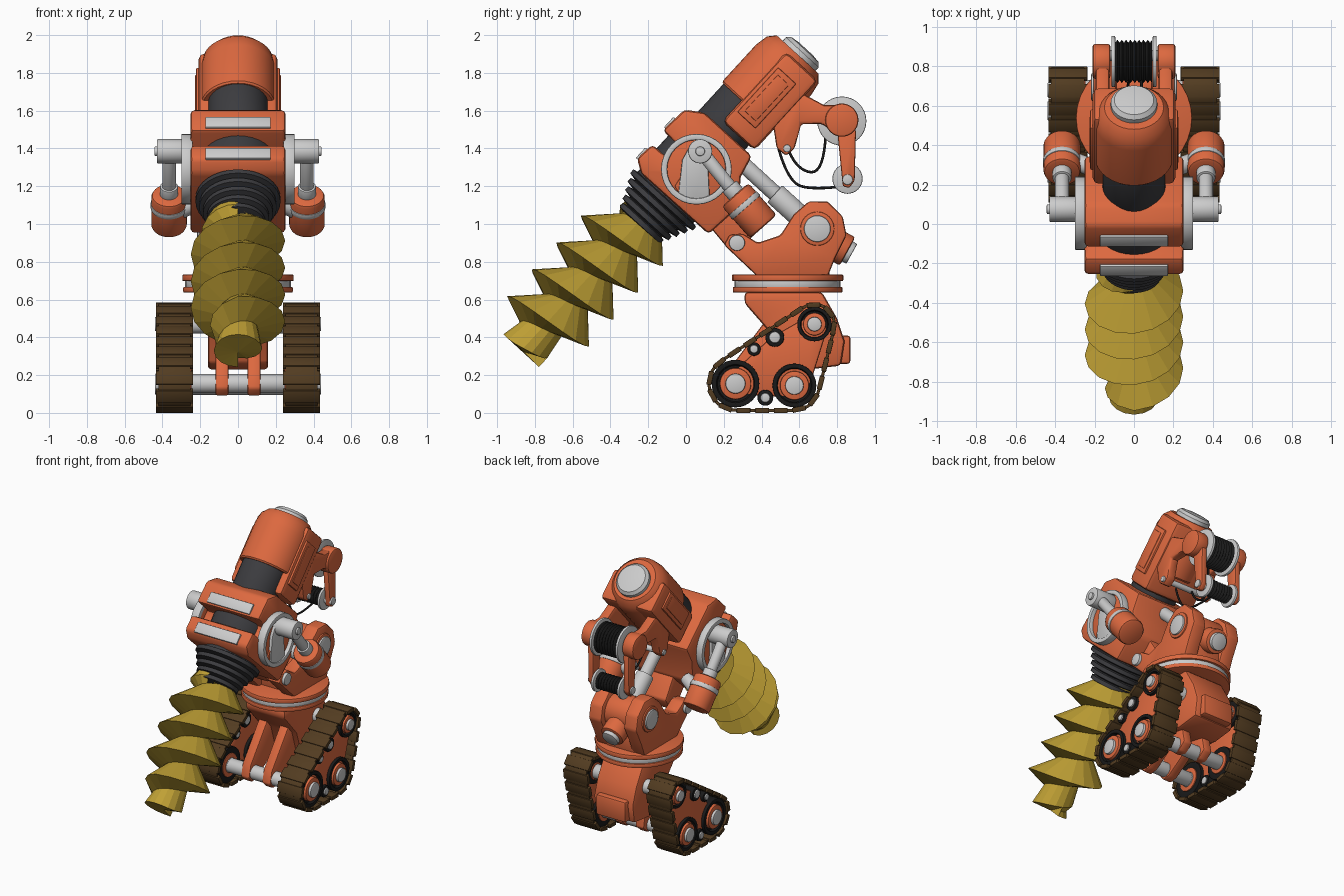
import bpy, bmesh
from math import sin, cos, pi, radians, atan2
from mathutils import Matrix, Vector
from mathutils.geometry import convex_hull_2d

if "Cube" in bpy.data.objects:
    bpy.data.objects.remove(bpy.data.objects["Cube"])

def material(name, *c):
    m = bpy.data.materials.new(name)
    m.diffuse_color = (*c, 1)
    m.use_nodes = True
    m.node_tree.nodes["Principled BSDF"].inputs["Base Color"].default_value = m.diffuse_color
    return m

ORANGE = material("orange", .72, .14, .05)
DARK = material("dark_grey", .045, .045, .05)
BLACK = material("black", .01, .01, .01)
BROWN = material("brown", .085, .045, .015)
YELLOW = material("yellow", .52, .35, .035)
SILVER = None

# tilted frame of the upper body: x, s along the drill axis, t towards the front top
TILT = Matrix.Translation((0, .055, 1.29)) @ Matrix.Rotation(radians(47.5), 4, 'X')
WORLD = Matrix()
def P(x, s, t):
    return TILT @ Vector((x, s, t))

def finish(name, bm, mat, bevel=0, mirror=False, smooth=True):
    bmesh.ops.recalc_face_normals(bm, faces=bm.faces)
    if bevel:
        edges = [e for e in bm.edges if len(e.link_faces) == 2 and e.calc_face_angle() > .5]
        bmesh.ops.bevel(bm, geom=edges, offset=bevel, segments=2, profile=.5,
                        affect='EDGES', clamp_overlap=True)
    me = bpy.data.meshes.new(name)
    bm.to_mesh(me)
    bm.free()
    ob = bpy.data.objects.new(name, me)
    bpy.context.collection.objects.link(ob)
    if mat:
        me.materials.append(mat)
    if mirror:
        ob.modifiers.new("mirror", 'MIRROR')
    if smooth:
        bpy.ops.object.select_all(action='DESELECT')
        ob.select_set(True)
        bpy.context.view_layer.objects.active = ob
        bpy.ops.object.shade_smooth_by_angle(angle=radians(35))
    return ob

def box(name, c, size, mat, bevel=.01, M=WORLD, mirror=False):
    bm = bmesh.new()
    bmesh.ops.create_cube(bm, size=1, matrix=M @ Matrix.Translation(c) @ Matrix.Diagonal((*size, 1)))
    return finish(name, bm, mat, bevel, mirror)

def prism(name, poly, x0, x1, mat, bevel=.01, M=WORLD, mirror=False):
    bm = bmesh.new()
    a, b = [[bm.verts.new(M @ Vector((x, y, z))) for y, z in poly] for x in (x0, x1)]
    bm.faces.new(a)
    bm.faces.new(b)
    for i in range(len(poly)):
        bm.faces.new((a[i - 1], a[i], b[i], b[i - 1]))
    return finish(name, bm, mat, bevel, mirror)

def lathe(name, pts, p0, axis, mat, bevel=0, mirror=False, closed=False, seg=32):
    bm = bmesh.new()
    M = Matrix.Translation(p0) @ Vector(axis).to_track_quat('Z', 'Y').to_matrix().to_4x4()
    rings = [[bm.verts.new(M @ Vector((r * cos(2 * pi * i / seg), r * sin(2 * pi * i / seg), h)))
              for i in range(seg)] for h, r in pts]
    for j in range(0 if closed else 1, len(rings)):
        for i in range(seg):
            bm.faces.new((rings[j - 1][i - 1], rings[j - 1][i], rings[j][i], rings[j][i - 1]))
    if not closed:
        bm.faces.new(rings[0])
        bm.faces.new(rings[-1])
    return finish(name, bm, mat, bevel, mirror)

def rod(name, a, b, r, mat, bevel=.006, mirror=False):
    d = Vector(b) - Vector(a)
    return lathe(name, [(0, r), (d.length, r)], a, d, mat, bevel, mirror)

def xrod(name, y, z, x0, x1, r, mat, mirror=True, bevel=.006):
    return rod(name, (x0, y, z), (x1, y, z), r, mat, bevel, mirror)

# drill: sawtooth screw, wide edge towards the tip
N, pitch = 16, .193
bm = bmesh.new()
V, E = [], []
for k in range(int(5.5 * N) + 1):
    f = 2 * pi * k / N
    s = -.256 - pitch * k / N
    r = .13 + .12 * min(1, 2 * k / N)
    if k > 4 * N:
        r = max(.128, .25 - .12 * (k - 4 * N) / 4)
    for lst, q, rad in ((V, max(s, -1.3), .105), (E, max(s - .145, -1.335), r)):
        lst.append(bm.verts.new(P(-rad * sin(f), q, .035 + rad * cos(f))))
for k in range(len(V) - 1):
    bm.faces.new((V[k], V[k + 1], E[k + 1], E[k]))
    if k + 1 + N < len(V):
        bm.faces.new((E[k], E[k + 1], V[k + 1 + N], V[k + N]))
tip = bm.verts.new(P(0, -1.33, .02))
last = E[-N - 1:]
for a, b in zip(last, last[1:]):
    bm.faces.new((a, b, tip))
bm.faces.new((last[-1], last[0], tip))
bm.faces.new((last[0], V[-1], last[-1]))
bm.faces.new(V[:N])
finish("drill_screw", bm, YELLOW, smooth=False)

# rubber bellows above the drill
prof = [(0, .2)]
for i in range(5):
    h, r = .05 + .042 * i, .225 - .02 * i
    prof += [(h, r - .025), (h + .006, r), (h + .032, r), (h + .038, r - .03)]
lathe("bellows", prof, P(0, -.17, .02), P(0, -1, 0) - P(0, 0, 0), DARK)

# upper body with two front slabs
prism("body_block", [(-.21, -.28), (0, -.3), (.13, -.2), (.25, -.17), (.25, .17), (.19, .26), (.03, .27),
      (.03, .12), (-.06, .12), (-.06, .26), (-.17, .27), (-.215, .2)], -.252, .252, ORANGE, .022, TILT)
rod("body_core", P(0, -.1, .03), P(0, .1, .03), .2, DARK)
for s in (-.135, .085):
    box("front_plate", (0, s, .267), (.345, .075, .02), SILVER, .005, TILT)
rod("neck", P(0, .2, .04), P(0, .5, .04), .16, DARK)

# head
up = P(0, 1, 0) - P(0, 0, 0)
lathe("head_shell", [(.43, .19), (.44, .198), (.7, .198), (.77, .185), (.81, .15)], P(0, 0, .015), up, ORANGE)
lathe("head_cap", [(.78, .118), (.835, .118), (.855, .1), (.862, .05)], P(0, 0, .005), up, SILVER)
box("head_case", (0, .53, -.045), (.42, .5, .23), ORANGE, .03, TILT)
box("head_side_panel", (.21, .53, -.02), (.025, .32, .13), ORANGE, .008, TILT, True)
box("head_side_inset", (.219, .53, -.02), (.016, .26, .08), ORANGE, .004, TILT, True)

# round side hubs
xrod("hub_disc", .055, 1.29, .24, .272, .165, ORANGE)
lathe("hub_ring", [(0, .155), (.06, .155), (.06, .187), (0, .187)], (.24, .055, 1.29), (1, 0, 0),
      SILVER, .006, True, True)
prism("hub_plate", [(-.04, 1.16), (-.02, 1.34), (.03, 1.43), (.11, 1.43), (.125, 1.15), (.05, 1.12)],
      .25, .292, SILVER, .006, mirror=True)
prism("hub_bar", [(-.06, 1.2), (-.03, 1.15), (.1, 1.36), (.07, 1.4)], .25, .283, ORANGE, .004, mirror=True)

# side pistons
xrod("crank_pin", .075, 1.385, .27, .43, .064, SILVER)
xrod("crank_bolt", .075, 1.385, .42, .443, .025, SILVER)
rod("side_piston_rod", (.365, .08, 1.385), (.365, .29, 1.125), .036, SILVER, mirror=True)
rod("side_piston_collar", (.365, .23, 1.2), (.365, .28, 1.14), .048, SILVER, mirror=True)
rod("side_cylinder", (.365, .26, 1.155), (.365, .41, .985), .094, ORANGE, .018, True)
rod("side_cylinder_band", (.365, .3, 1.11), (.365, .32, 1.087), .098, SILVER, .003, True)
rod("side_cylinder_mount", (.2, .28, 1.12), (.33, .33, 1.06), .045, SILVER, mirror=True)

# rear centre piston
rod("rear_piston_rod", (0, .2, 1.41), (0, .56, 1.08), .042, SILVER)
rod("rear_piston_cylinder", (0, .47, 1.16), (0, .68, .97), .06, SILVER)

# shoulder
prism("shoulder_plate", [(.2, .89), (.23, .945), (.3, .95), (.38, .9), (.5, .94), (.57, 1.05), (.65, 1.12),
      (.75, 1.12), (.83, 1.04), (.85, .94), (.79, .82), (.75, .72), (.38, .72)], .09, .195, ORANGE, .015, mirror=True)
box("shoulder_core", (0, .58, .8), (.24, .36, .18), ORANGE, .02)
xrod("shoulder_drum", .69, .97, -.12, .12, .12, ORANGE, False)
xrod("shoulder_pivot_ring", .695, .975, .18, .205, .09, ORANGE)
xrod("shoulder_pivot", .695, .975, .18, .217, .07, SILVER)
xrod("lift_pivot", .27, .9, -.215, .215, .042, SILVER, False)
prism("lift_link", [(.03, 1.1), (.2, 1.2), (.36, .95), (.31, .87), (.23, .86)], -.088, .088, ORANGE, .015)
rod("rear_motor", (0, .7, .94), (0, .855, .855), .085, ORANGE, .012)
rod("rear_motor_cap", (0, .84, .863), (0, .878, .842), .06, SILVER)

# turntable
for name, z0, z1, r, m in (("turntable_base", .637, .667, .29, ORANGE), ("turntable_bearing", .66, .705, .28, SILVER),
                           ("turntable_top", .698, .732, .295, ORANGE)):
    rod(name, (0, .538, z0), (0, .538, z1), r, m)

# cable reels and their arms
prism("reel_bracket", [(.45, 1.6), (.6, 1.7), (.73, 1.63), (.86, 1.63), (.91, 1.55), (.86, 1.47), (.8, 1.47),
      (.72, 1.53), (.61, 1.53), (.575, 1.4), (.53, 1.36), (.48, 1.4)], .125, .195, ORANGE, .015, mirror=True)
xrod("reel_boss", .825, 1.55, .12, .21, .088, ORANGE, bevel=.012)
prism("reel_lower_arm", [(.8, 1.5), (.9, 1.5), (.893, 1.23), (.865, 1.19), (.83, 1.2), (.825, 1.25)],
      .122, .165, ORANGE, .01, mirror=True)
xrod("reel_axle", .855, 1.235, -.175, .175, .028, SILVER, False)
xrod("bracket_pin", .535, 1.4, -.205, .205, .02, SILVER, False)
for name, y, z, r in (("upper_reel", .825, 1.545, .13), ("lower_reel", .855, 1.24, .08)):
    xrod(name + "_flange", y, z, .095, .115, r, SILVER)
    wraps = []
    for i in range(9):
        wraps += [(.022 * i, r - .035), (.022 * i + .011, r - .02)]
    lathe(name + "_cable", wraps, (-.095, y, z), (1, 0, 0), BLACK)

def cable(name, pts):
    c = bpy.data.curves.new(name, 'CURVE')
    c.dimensions, c.bevel_depth, c.resolution_u = '3D', .007, 6
    sp = c.splines.new('NURBS')
    sp.points.add(len(pts) - 1)
    for p, q in zip(sp.points, pts):
        p.co = (*q, 1)
    sp.use_endpoint_u, sp.order_u = True, 3
    c.materials.append(BLACK)
    bpy.context.collection.objects.link(bpy.data.objects.new(name, c))
cable("outer_cable", [(.05, .49, 1.4), (.05, .54, 1.22), (.04, .68, 1.18), (.03, .83, 1.2)])
cable("inner_cable", [(-.04, .54, 1.4), (-.04, .58, 1.29), (-.03, .73, 1.26), (-.02, .74, 1.48)])

# chassis
prism("chassis", [(.31, .64), (.31, .58), (.38, .5), (.45, .42), (.5, .26), (.65, .23), (.82, .25), (.84, .38),
      (.8, .5), (.72, .64)], -.16, .16, ORANGE, .02)
box("rear_box", (0, .835, .335), (.24, .07, .15), ORANGE, .015)
prism("axle_arm", [(.2, .13), (.22, .22), (.43, .5), (.6, .45), (.66, .14), (.6, .09), (.54, .1), (.48, .22),
      (.3, .1), (.24, .09)], .05, .12, ORANGE, .012, mirror=True)

# wheels, frames and tracks
wheels = [(.262, .155, .142), (.574, .145, .132), (.68, .47, .107)]
for y, z, r in wheels:
    w = r - .016
    xrod("axle", y, z, -.26, .26, .05, SILVER, False)
    lathe("tyre", [(0, .6 * w), (0, w), (.165, w), (.165, .8 * w), (.14, .76 * w), (.14, .6 * w)],
          (.252, y, z), (1, 0, 0), BLACK, .003, True, True)
    xrod("wheel_ring", y, z, .245, .422, .66 * w, ORANGE)
    xrod("wheel_hub", y, z, .24, .44, .42 * w, SILVER)
for y, z, r in ((.36, .338, .036), (.47, .4, .05), (.42, .08, .042)):
    xrod("roller", y, z, .255, .415, r, BLACK)
    xrod("roller_hub", y, z, .25, .425, r * .6, SILVER)
prism("track_frame", [(.23, .2), (.25, .1), (.58, .08), (.66, .16), (.75, .45), (.66, .52), (.45, .4)],
      .275, .395, ORANGE, .012, mirror=True)

ring = [Vector((y + r * cos(a * pi / 24), z + r * sin(a * pi / 24))) for y, z, r in wheels for a in range(48)]
hull = [ring[i] for i in convex_hull_2d(ring)]
segs = list(zip(hull, hull[1:] + hull[:1]))
total = sum((b - a).length for a, b in segs)
def along(d):
    d %= total
    for a, b in segs:
        n = (b - a).length
        if d <= n:
            return a.lerp(b, d / n)
        d -= n
    return hull[0]
plates = 20
step = total / plates
bm = bmesh.new()
for i in range(plates):
    # wide shoe, then the thin link between shoes
    for d0, d1, thick, wide in ((.06, .8, .027, .198), (.7, 1.16, .016, .17)):
        a, b = along((i + d0) * step), along((i + d1) * step)
        c, d = (a + b) / 2, b - a
        bmesh.ops.create_cube(bm, size=1, matrix=Matrix.Translation((.336, c.x, c.y)) @
                              Matrix.Rotation(atan2(d.y, d.x), 4, 'X') @
                              Matrix.Diagonal((wide, d.length, thick, 1)))
finish("track", bm, BROWN, .003, True)
